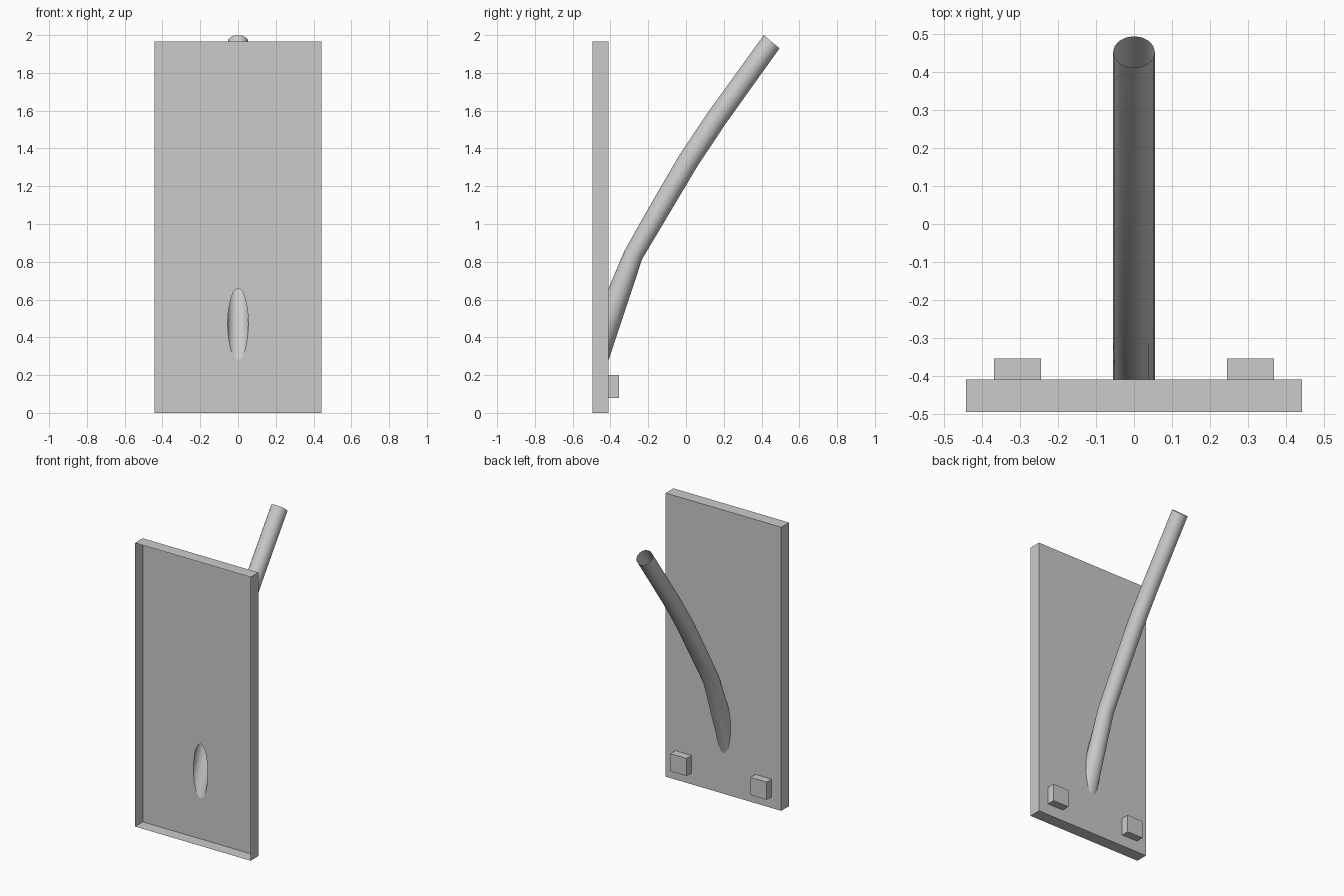
import bpy, bmesh, math
from mathutils import Vector

if "Cube" in bpy.data.objects:
    bpy.data.objects.remove(bpy.data.objects["Cube"])

grey = bpy.data.materials.new("plain grey")
grey.diffuse_color = (0.6, 0.6, 0.6, 1)
grey.use_nodes = True
grey.node_tree.nodes["Principled BSDF"].inputs["Base Color"].default_value = grey.diffuse_color

SIDES, R, BACK = 16, 0.055, -0.41


def finish(bm, name):
    mesh = bpy.data.meshes.new(name)
    bm.to_mesh(mesh)
    bm.free()
    ob = bpy.data.objects.new(name, mesh)
    bpy.context.collection.objects.link(ob)
    mesh.materials.append(grey)
    return ob


def ring(cy, cz, hy, hz):
    """Ellipse around (0, cy, cz); (hy, hz) is its half axis in the side plane."""
    return [Vector((R * math.cos(a), cy + hy * math.sin(a), cz + hz * math.sin(a)))
            for a in (2 * math.pi * i / SIDES for i in range(SIDES))]


# Curved tube, open at both ends: pairs of upper and lower outline points (y, z)
outline = [((BACK, 0.66), (BACK, 0.28)), ((-0.325, 0.86), (-0.232, 0.815)),
           ((-0.195, 1.09), (-0.102, 1.033)), ((-0.035, 1.365), (0.058, 1.302)),
           ((0.117, 1.592), (0.207, 1.527)), ((0.412, 2.0), (0.495, 1.93))]
rings = [ring((u[0] + l[0]) / 2, (u[1] + l[1]) / 2, (u[0] - l[0]) / 2, (u[1] - l[1]) / 2)
         for u, l in outline]
bm = bmesh.new()
rows = [[bm.verts.new(p) for p in r] for r in rings]
for a, b in zip(rows, rows[1:]):
    for i in range(SIDES):
        j = (i + 1) % SIDES
        bm.faces.new((a[i], a[j], b[j], b[i]))
bmesh.ops.recalc_face_normals(bm, faces=bm.faces)
tube = finish(bm, "curved_tube")
bpy.context.view_layer.objects.active = tube
tube.select_set(True)
bpy.ops.object.shade_smooth_by_angle(angle=math.radians(40))

# Shallow tray panel, open at the front, with a hole where the tube meets it
bm = bmesh.new()
corners = [(-0.443, 0), (0.443, 0), (0.443, 1.965), (-0.443, 1.965)]
front = [bm.verts.new((x, -0.495, z)) for x, z in corners]
back = [bm.verts.new((x, BACK, z)) for x, z in corners]
hole = [bm.verts.new(p) for p in rings[0]]
edges = [bm.edges.new((loop[i], loop[(i + 1) % len(loop)]))
         for loop in (back, hole) for i in range(len(loop))]
bmesh.ops.triangle_fill(bm, edges=edges, use_beauty=True, normal=(0, 1, 0))
for i in range(4):
    j = (i + 1) % 4
    bm.faces.new((front[i], front[j], back[j], back[i]))
bmesh.ops.recalc_face_normals(bm, faces=bm.faces)
for f in bm.faces:  # tray normals point outwards
    if f.normal.dot(f.calc_center_median() - Vector((0, -0.46, 0.98))) < 0:
        f.normal_flip()
finish(bm, "tray_panel")

# Two small blocks low on the back
for side, label in ((-1, "left"), (1, "right")):
    bm = bmesh.new()
    bmesh.ops.create_cube(bm, size=1)
    for v in bm.verts:
        v.co = (side * 0.307 + v.co.x * 0.123, -0.3825 + v.co.y * 0.055, 0.139 + v.co.z * 0.122)
    bmesh.ops.delete(bm, geom=[f for f in bm.faces if f.normal.y < -0.5], context='FACES_ONLY')
    finish(bm, label + "_block")
